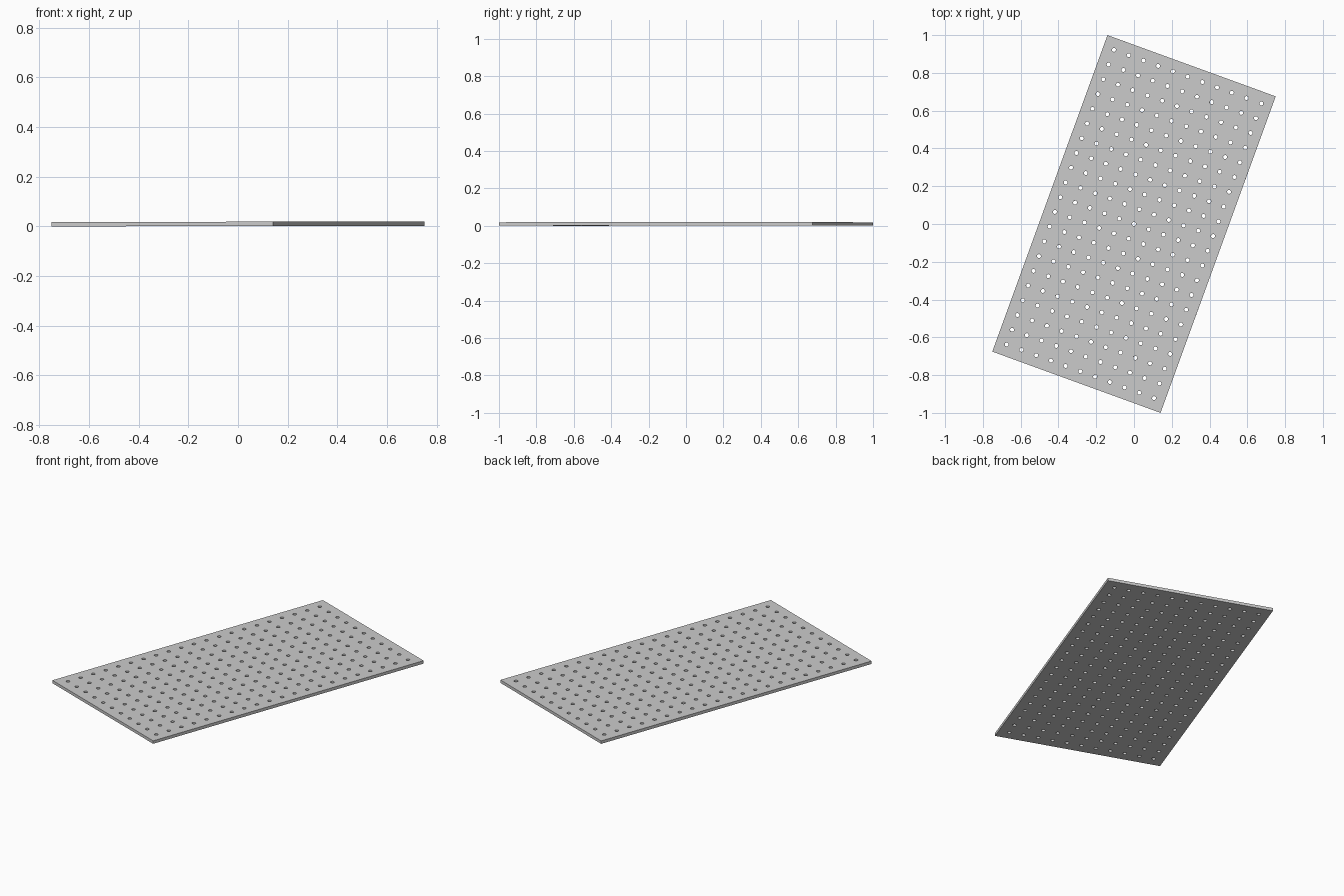
import bpy, bmesh
from math import radians
from mathutils import Matrix

if "Cube" in bpy.data.objects:
    bpy.data.objects.remove(bpy.data.objects["Cube"])

WIDTH, LENGTH, THICK = 0.948, 1.783, 0.0175
COLS, ROWS, PITCH = 11, 21, 0.083
HOLE_RADIUS = 0.0105


def make_object(name, bm):
    mesh = bpy.data.meshes.new(name)
    bm.to_mesh(mesh)
    bm.free()
    obj = bpy.data.objects.new(name, mesh)
    bpy.context.collection.objects.link(obj)
    return obj


# Flat rectangular panel
bm = bmesh.new()
bmesh.ops.create_cube(bm, size=1, matrix=Matrix.Diagonal((WIDTH, LENGTH, THICK, 1)))
panel = make_object("perforated_panel", bm)

# Grid of drill pins that cut the holes
bm = bmesh.new()
for col in range(COLS):
    for row in range(ROWS):
        x = (col - (COLS - 1) / 2) * PITCH
        y = (row - (ROWS - 1) / 2) * PITCH
        bmesh.ops.create_cone(bm, cap_ends=True, segments=16, radius1=HOLE_RADIUS,
                              radius2=HOLE_RADIUS, depth=THICK * 3,
                              matrix=Matrix.Translation((x, y, 0)))
drill = make_object("hole_cutter", bm)
drill.hide_render = True

# Drill the holes right through, then discard the cutter
cut = panel.modifiers.new("holes", "BOOLEAN")
cut.operation = "DIFFERENCE"
cut.solver = "EXACT"
cut.object = drill
bpy.context.view_layer.objects.active = panel
panel.select_set(True)
bpy.ops.object.modifier_apply(modifier=cut.name)
bpy.data.objects.remove(drill)

# Turn the panel on the ground, with its very slight rise to the right
slope = 0.0015
panel.matrix_world = (Matrix.Translation((0, 0, THICK / 2 + 0.75 * slope))
                      @ Matrix.Rotation(-slope, 4, "Y")
                      @ Matrix.Rotation(radians(-20), 4, "Z"))
